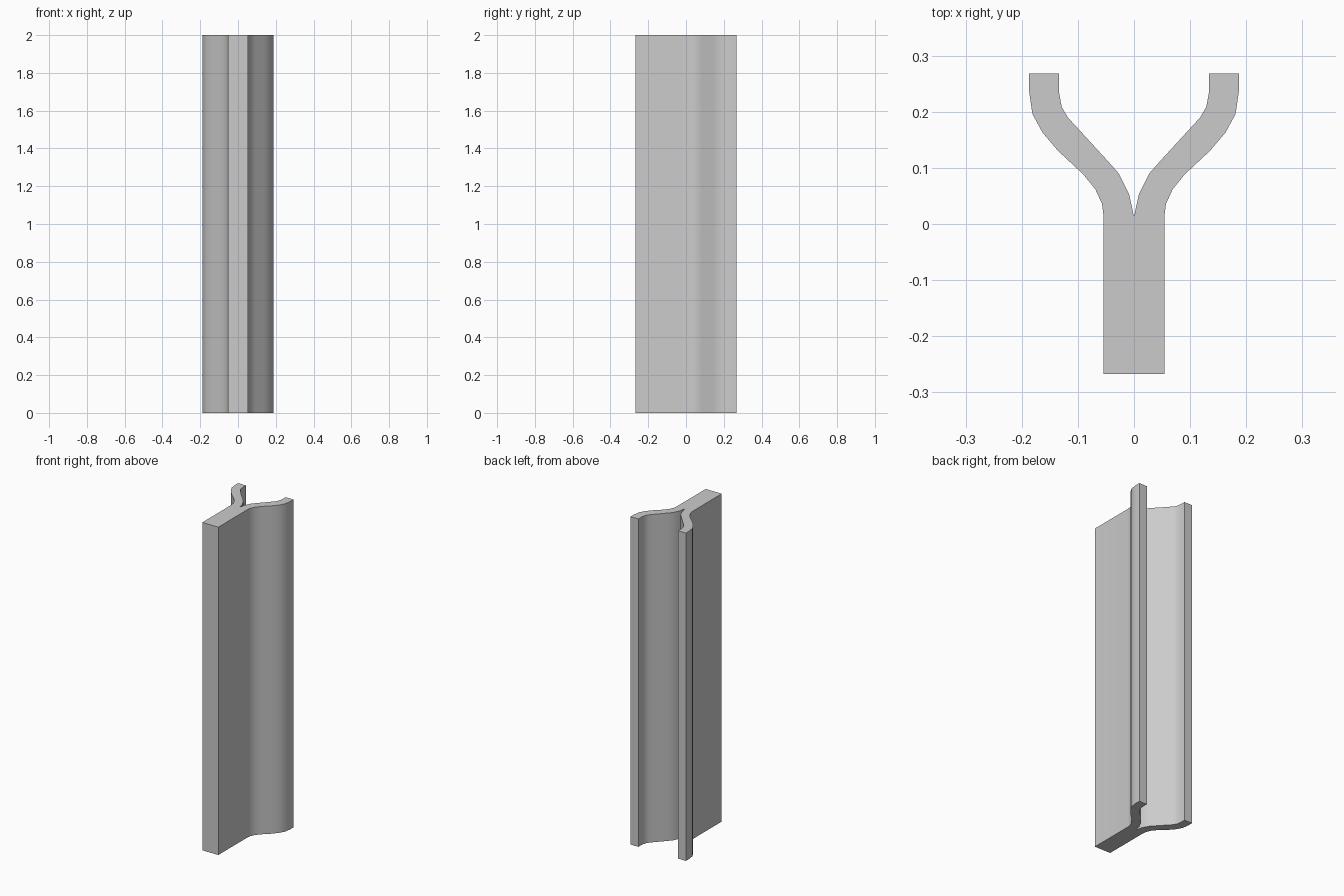
import bpy
import bmesh
import math

cube = bpy.data.objects.get("Cube")
if cube:
    bpy.data.objects.remove(cube, do_unlink=True)

HEIGHT = 2.0

# Single plain grey
grey = bpy.data.materials.new("plain_grey")
grey.use_nodes = True
colour = (0.6, 0.6, 0.6, 1)
grey.diffuse_color = colour
grey.node_tree.nodes["Principled BSDF"].inputs["Base Color"].default_value = colour

# Left half of the Y section, from stem front to arm tip
inner = [(0, -0.267), (0, 0.013), (0.009, 0.054), (0.027, 0.09), (0.052, 0.118),
         (0.096, 0.166), (0.118, 0.19), (0.129, 0.209), (0.134, 0.237), (0.134, 0.268)]
outer = [(0.054, -0.267), (0.054, 0.013), (0.057, 0.036), (0.069, 0.062), (0.09, 0.088),
         (0.136, 0.131), (0.163, 0.163), (0.181, 0.196), (0.187, 0.237), (0.187, 0.268)]

bm = bmesh.new()
a = [bm.verts.new((x, y, 0)) for x, y in inner]
b = [bm.verts.new((x, y, 0)) for x, y in outer]
for i in range(len(a) - 1):
    bm.faces.new((a[i], b[i], b[i + 1], a[i + 1]))

# Extrude the section upward, keeping the bottom cap
res = bmesh.ops.extrude_face_region(bm, geom=bm.faces[:], use_keep_orig=True)
top = [g for g in res["geom"] if isinstance(g, bmesh.types.BMVert)]
bmesh.ops.translate(bm, verts=top, vec=(0, 0, HEIGHT))

# Open the wall on the centre plane and mirror the other arm
centre = [f for f in bm.faces if all(abs(v.co.x) < 1e-5 for v in f.verts)]
bmesh.ops.delete(bm, geom=centre, context='FACES_ONLY')
bmesh.ops.mirror(bm, geom=bm.verts[:] + bm.edges[:] + bm.faces[:],
                 axis='X', merge_dist=1e-4)
bmesh.ops.recalc_face_normals(bm, faces=bm.faces[:])

mesh = bpy.data.meshes.new("y_section_bar")
bm.to_mesh(mesh)
bm.free()
mesh.materials.append(grey)
bar = bpy.data.objects.new("y_section_bar", mesh)
bpy.context.collection.objects.link(bar)

# Smooth the curved arms, keep the ends crisp
bpy.ops.object.select_all(action='DESELECT')
bar.select_set(True)
bpy.context.view_layer.objects.active = bar
bpy.ops.object.shade_smooth_by_angle(angle=math.radians(35))
